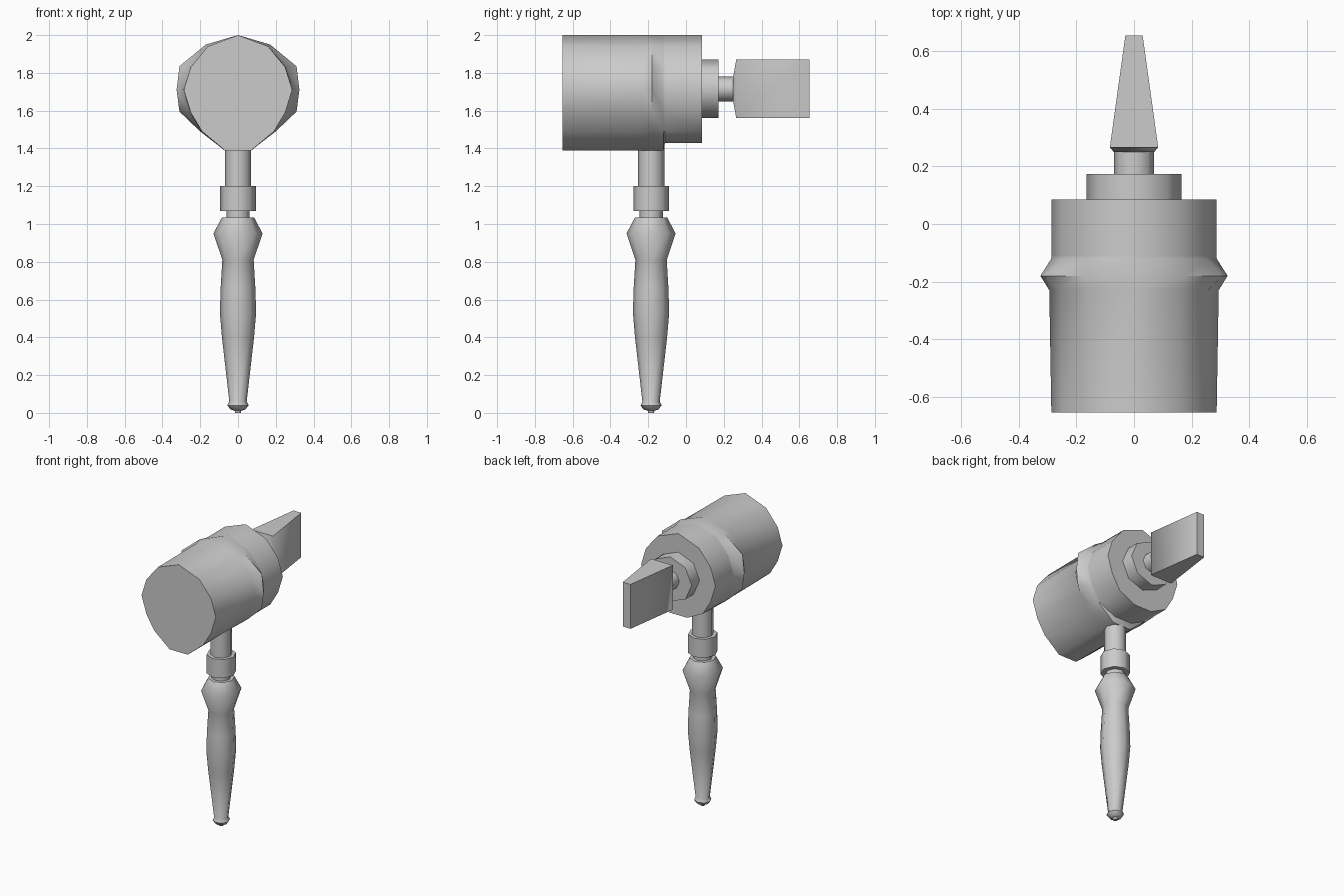
import bpy, bmesh, math
from mathutils import Vector

if "Cube" in bpy.data.objects:
    bpy.data.objects.remove(bpy.data.objects["Cube"])


def loft(name, rings):
    """Closed mesh skinned through equal-sized rings of points."""
    bm = bmesh.new()
    loops = [[bm.verts.new(p) for p in ring] for ring in rings]
    n = len(loops[0])
    for a, b in zip(loops, loops[1:]):
        for i in range(n):
            j = (i + 1) % n
            bm.faces.new((a[i], a[j], b[j], b[i]))
    bm.faces.new(loops[0])
    bm.faces.new(loops[-1])
    bmesh.ops.recalc_face_normals(bm, faces=bm.faces)
    me = bpy.data.meshes.new(name)
    bm.to_mesh(me)
    bm.free()
    ob = bpy.data.objects.new(name, me)
    bpy.context.collection.objects.link(ob)
    bpy.ops.object.select_all(action='DESELECT')
    ob.select_set(True)
    bpy.context.view_layer.objects.active = ob
    bpy.ops.object.shade_smooth_by_angle(angle=math.radians(50))
    return ob


def circle(n):
    return [(math.cos(2 * math.pi * i / n), math.sin(2 * math.pi * i / n)) for i in range(n)]


def lathe_z(name, profile, y, n=10):
    return loft(name, [[(r * c, y + r * s, z) for c, s in circle(n)] for r, z in profile])


def lathe_y(name, profile, z, n=10):
    return loft(name, [[(rx * c, y, z + rz * s) for c, s in circle(n)] for rx, rz, y in profile])


HY = -0.185  # handle axis

# Turned grip
lathe_z("grip", [(0.015, 0), (0.018, 0.012), (0.04, 0.018), (0.056, 0.04), (0.046, 0.06),
                 (0.085, 0.40), (0.096, 0.53), (0.092, 0.66), (0.083, 0.81),
                 (0.13, 0.95), (0.085, 1.035)], HY, 8)
# Neck, ring and shaft below the head
lathe_z("grip_neck", [(0.062, 1.02), (0.062, 1.08)], HY, 8)
lathe_z("shaft_collar", [(0.094, 1.07), (0.094, 1.20)], HY, 8)
lathe_z("shaft", [(0.07, 1.19), (0.07, 1.50)], HY, 8)

# Faceted head: half outline mirrored, ridge on the sides, raised underside at the back
half = [(0.16, 1.94), (0.25, 1.83), (0.287, 1.71), (0.25, 1.59), (0.19, 1.49), (0.07, 1.39)]
ridge = [(0.17, 1.95), (0.31, 1.835), (0.325, 1.71), (0.31, 1.595), (0.20, 1.49), (0.07, 1.39)]


def section(y, pts, widen=1.0, low=1.39):
    right = [(x * widen, y, max(z, low)) for x, z in pts]
    return [(0, y, 2.0)] + right + [(-x, y, z) for x, y, z in reversed(right)]


loft("head", [section(-0.655, half), section(-0.23, half, 1.025),
              section(-0.18, ridge), section(-0.12, half),
              section(-0.11, half, low=1.43), section(0.085, half, low=1.43)])

# Stepped collar and neck behind the head
lathe_y("head_collar", [(0.165, 0.155, 0.07), (0.165, 0.155, 0.173)], 1.715, 8)
lathe_y("blade_neck", [(0.07, 0.066, 0.16), (0.07, 0.066, 0.262)], 1.715, 8)


# Wedge blade
def rect(w, h, y):
    return [(sx * w, y, 1.715 + sz * h) for sx, sz in ((1, 1), (-1, 1), (-1, -1), (1, -1))]


loft("blade", [rect(0.07, 0.066, 0.25), rect(0.084, 0.155, 0.266), rect(0.03, 0.155, 0.655)])
